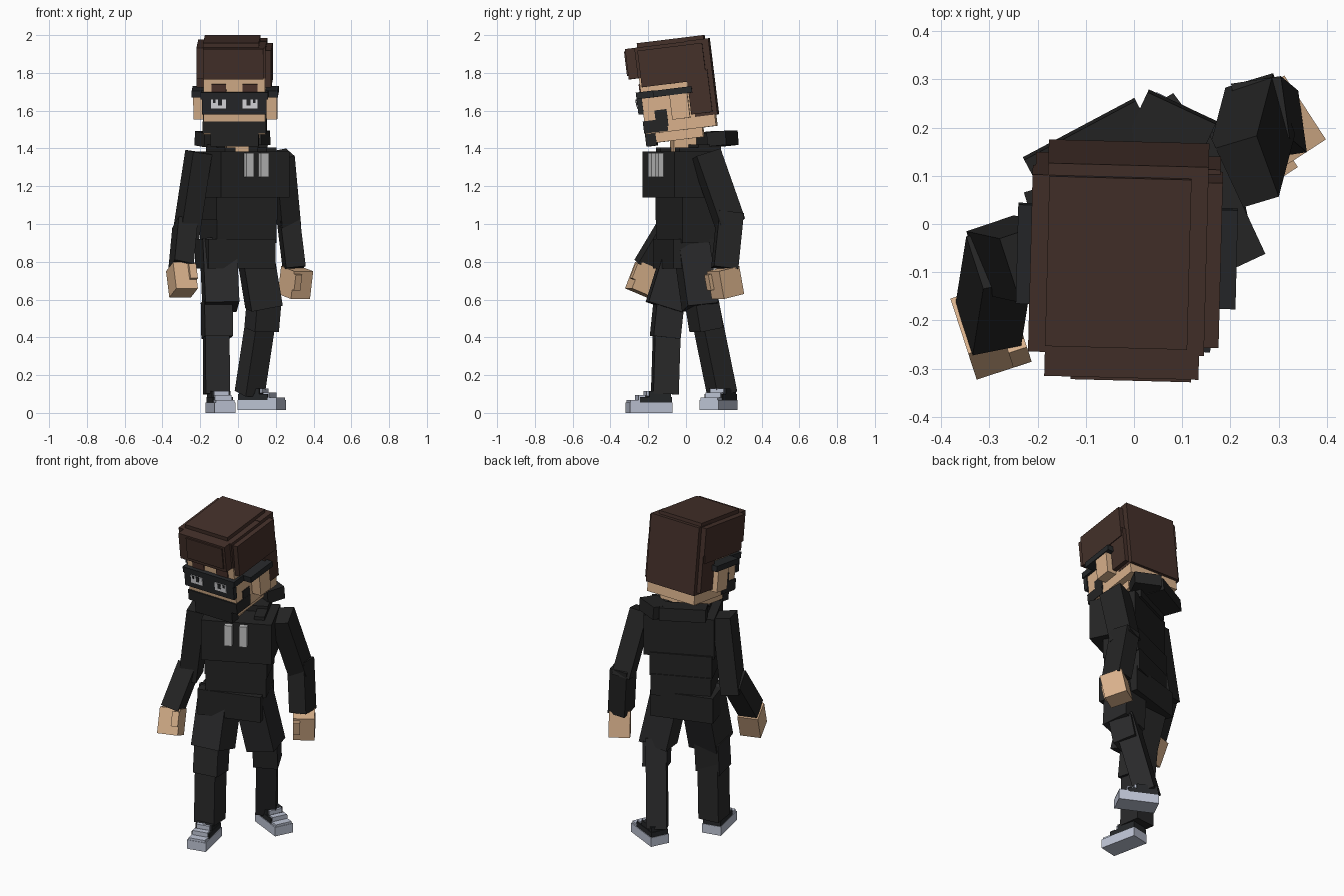
import bpy, bmesh
from math import radians
from mathutils import Matrix, Vector


def material(name, r, g, b):
    m = bpy.data.materials.new(name)
    m.diffuse_color = (r, g, b, 1)
    return m


CLOTH = material("black cloth", .018, .018, .018)
TROUSER = material("trouser charcoal", .022, .022, .023)
FRAME = material("glasses black", .019, .021, .023)
SKIN = material("skin", .69, .44, .26)
HAIR = material("brown hair", .058, .03, .023)
SOLE = material("pale blue rubber", .52, .56, .67)
CORD = material("grey cord", .54, .54, .54)
WHITE = material("eye white", .72, .72, .74)
BROW = material("brow brown", .075, .034, .026)


def part(name, mat, boxes, frame=Matrix()):
    """One object made of boxes (x0, x1, y0, y1, z0, z1) in a local frame."""
    bm = bmesh.new()
    for x0, x1, y0, y1, z0, z1 in boxes:
        m = Matrix.Translation(((x0 + x1) / 2, (y0 + y1) / 2, (z0 + z1) / 2))
        m = m @ Matrix.Diagonal((x1 - x0, y1 - y0, z1 - z0, 1))
        bmesh.ops.create_cube(bm, size=1, matrix=frame @ m)
    me = bpy.data.meshes.new(name)
    bm.to_mesh(me)
    bm.free()
    me.materials.append(mat)
    ob = bpy.data.objects.new(name, me)
    bpy.context.collection.objects.link(ob)
    return ob


def placed(x, y, z, yaw=0, pitch=0):
    return (Matrix.Translation((x, y, z)) @ Matrix.Rotation(radians(yaw), 4, 'Z')
            @ Matrix.Rotation(radians(pitch), 4, 'X'))


def both(x0, x1, *rest):
    return [(x0, x1, *rest), (-x1, -x0, *rest)]


def limb(name, mat, a, b, w, d, yaw):
    """Box running from point a down to point b."""
    a, b = Vector(a), Vector(b)
    z = (a - b).normalized()
    x = Matrix.Rotation(radians(yaw), 3, 'Z') @ Vector((1, 0, 0))
    y = z.cross(x).normalized()
    x = y.cross(z)
    frame = Matrix.Translation(b) @ Matrix((x, y, z)).transposed().to_4x4()
    return part(name, mat, [(-w / 2, w / 2, -d / 2, d / 2, 0, (a - b).length)], frame)


# Head, tilted forward
HEAD = placed(-.013, 0, 1.5, -1.5, 7)
part("head", SKIN, [(-.163, .163, -.21, .165, 0, .3),
                    (-.125, .125, -.18, .09, -.05, 0)], HEAD)
part("ears", SKIN, both(.16, .222, -.06, .035, .06, .195), HEAD)
part("hair", HAIR, [
    (-.165, .13, -.2, .155, .3, .485),          # crown
    (-.2, .165, -.215, .155, .3, .462),         # left bulk
    (-.2, .195, -.2, .145, .25, .445),          # sides
    (-.165, .155, -.265, -.19, .3, .462),       # fringe
    (-.11, .14, -.272, -.2, .32, .45),          # fringe step
    (-.168, .165, .06, .18, .06, .465),         # back
    (-.194, .19, .042, .155, .075, .3),         # behind the ears
], HEAD)
part("beard", CLOTH, [(-.168, .168, -.218, -.09, .005, .07),
                      (-.128, .128, -.216, -.16, -.065, .01)]
     + both(.1, .167, -.15, -.085, .03, .12), HEAD)
part("glasses_frame", FRAME, [(-.17, .17, -.236, -.208, .108, .226)]
     + both(.16, .228, -.145, .062, .19, .224)
     + both(.16, .178, -.236, -.14, .19, .226), HEAD)
part("eyes", WHITE, both(.043, .122, -.241, -.236, .142, .19), HEAD)
part("pupils", FRAME, both(.065, .085, -.244, -.24, .158, .19)
     + both(.1, .112, -.244, -.24, .172, .19), HEAD)
part("eyebrows", BROW, both(.043, .122, -.217, -.209, .228, .268), HEAD)
part("neck", SKIN, [(-.06, .06, -.06, .06, 1.36, 1.5)], placed(-.012, -.015, 0, 10))

# Hoodie, twisted toward +x at the shoulders
CHEST = placed(.03, -.015, 0, 25)
part("chest", CLOTH, [(-.2, .2, -.145, .135, 1.14, 1.385)], CHEST)
part("collar", CLOTH, [(-.15, .15, .02, .15, 1.37, 1.42)]
     + both(.09, .15, -.09, .05, 1.37, 1.405), CHEST)
part("hood_left", CLOTH, [(-.131, .131, -.06, .05, -.04, .035)],
     placed(-.09, .153, 1.452, 28, 5))
part("hood_right", CLOTH, [(-.078, .078, -.06, .05, -.04, .035)],
     placed(.079, .198, 1.455, -25, 5))
part("drawstrings", CORD, both(.02, .065, -.175, -.14, 1.25, 1.375), CHEST)
part("waist", CLOTH, [(-.177, .177, -.11, .11, 1.02, 1.16),
                      (-.172, .172, -.108, .115, .9, 1.03)], placed(.003, .01, 0, 24))
part("hoodie_hem", CLOTH, [(-.185, .185, -.125, .125, .765, .92)], placed(-.015, 0, 0, 17))

# Arms: left side swings forward, right side swings back
ARMS = [
    ("left", (-.208, -.08, 1.38), (-.277, -.065, .93), (-.28, -.07, 1.0),
     (-.302, -.208, .77), (-.296, -.222, .70), 18, 18, 18, -22),
    ("right", (.228, .105, 1.37), (.262, .235, 1.0), (.262, .235, 1.06),
     (.298, .205, .765), (.304, .21, .685), 20, 8, 33, 12),
]
for side, sh, el, el2, wr, hand, yaw, yaw2, yaw3, pitch in ARMS:
    limb(side + "_upper_arm", CLOTH, sh, el, .105, .14, yaw)
    limb(side + "_forearm", CLOTH, el2, wr, .105, .13, yaw2)
    thumb = (.02, .06) if side == "left" else (-.06, -.02)
    part(side + "_hand", SKIN, [(-.06, .06, -.065, .065, -.07, .08),
                                (*thumb, -.085, -.03, -.02, .065)],
         placed(*hand, yaw3, pitch))

# Legs
limb("left_thigh", TROUSER, (-.105, -.01, .9), (-.09, -.115, .56), .18, .19, 5)
limb("left_shin", TROUSER, (-.115, -.095, .64), (-.114, -.112, .1), .128, .135, 6)
limb("left_knee", TROUSER, (-.113, -.09, .59), (-.11, -.11, .4), .15, .145, 8)
limb("right_thigh", TROUSER, (.085, .03, .88), (.138, .075, .56), .17, .165, 12)
limb("right_shin", TROUSER, (.137, .09, .6), (.061, .192, .1), .115, .12, 30)
limb("right_knee", TROUSER, (.137, .085, .58), (.125, .108, .44), .14, .135, 25)

# Shoes: pale soles and toe caps, dark uppers, pale laces
for side, frame in (("left", placed(-.092, -.195, 0, 12)),
                    ("right", placed(.125, .172, .014, 64))):
    part(side + "_sole", SOLE, [(-.057, .057, -.115, .115, 0, .055),
                                (-.05, .05, -.112, -.06, .05, .068)], frame)
    part(side + "_shoe_upper", FRAME, [(-.053, .053, -.06, .112, .05, .085),
                                       (-.05, .05, -.01, .108, .08, .115)], frame)
    part(side + "_laces", SOLE, [(-.045, .045, -.066, -.03, .06, .094),
                                 (-.04, .04, -.022, .0, .09, .115)], frame)
